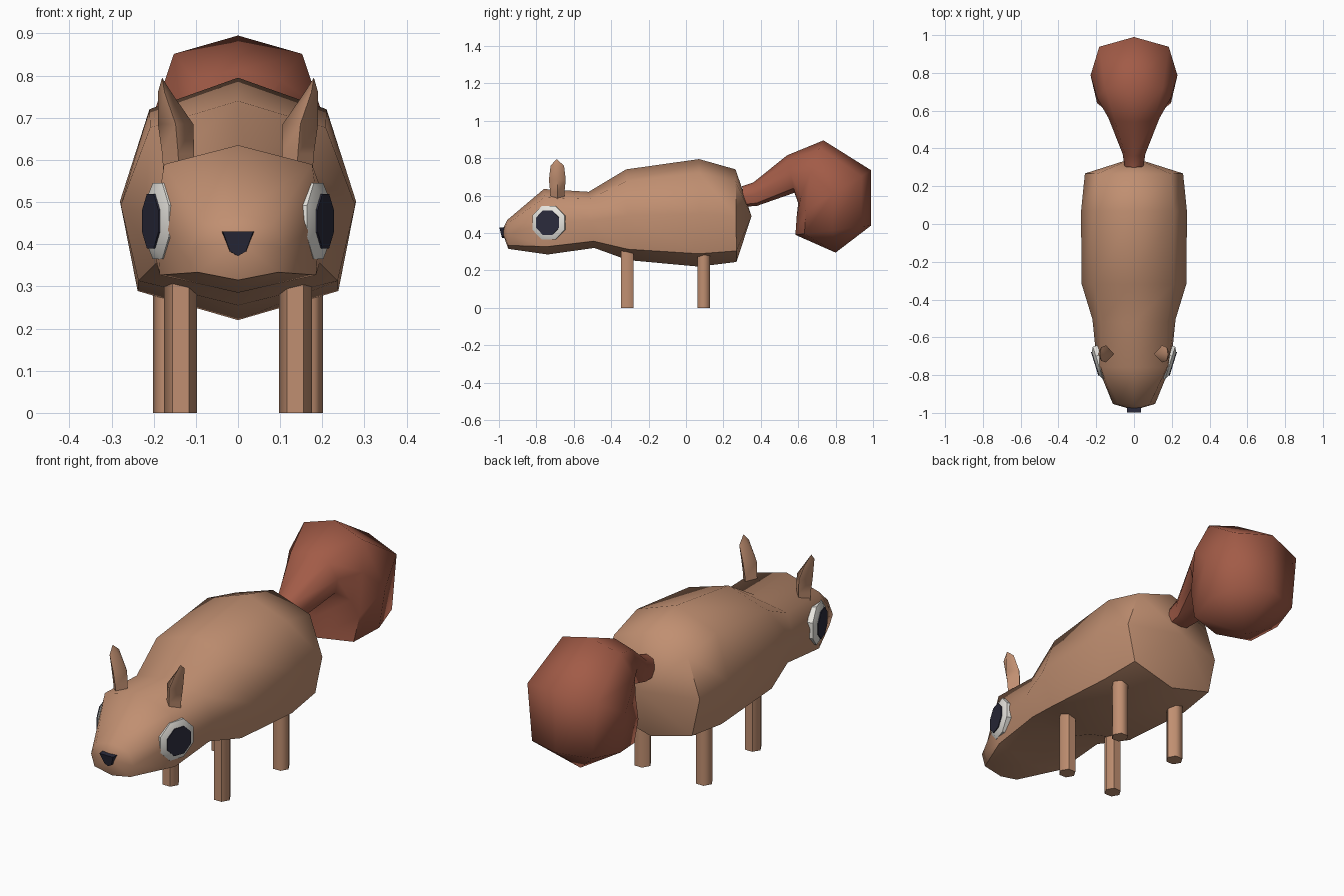
import bpy, bmesh, math
from mathutils import Vector

if "Cube" in bpy.data.objects:
    bpy.data.objects.remove(bpy.data.objects["Cube"])


def material(name, rgb):
    m = bpy.data.materials.new(name)
    m.diffuse_color = (*rgb, 1)
    m.use_nodes = True
    m.node_tree.nodes["Principled BSDF"].inputs["Base Color"].default_value = m.diffuse_color
    return m


FUR = material("brown fur", (0.53, 0.275, 0.165))
TAIL = material("russet fur", (0.36, 0.105, 0.063))
DARK = material("dark navy", (0.024, 0.024, 0.045))
WHITE = material("eye white", (0.82, 0.80, 0.75))


def loft(name, rings, mat, start=None, end=None, angle=60):
    """Skin a list of point rings, closing each end with a face or a tip point."""
    bm = bmesh.new()
    loops = [[bm.verts.new(p) for p in r] for r in rings]
    n = len(loops[0])
    for a, b in zip(loops, loops[1:]):
        for i in range(n):
            j = (i + 1) % n
            bm.faces.new((a[i], a[j], b[j], b[i]))
    for loop, tip in ((loops[0], start), (loops[-1], end)):
        if tip is None:
            bm.faces.new(loop)
        else:
            v = bm.verts.new(tip)
            for i in range(n):
                bm.faces.new((loop[i], loop[(i + 1) % n], v))
    bmesh.ops.recalc_face_normals(bm, faces=bm.faces)
    me = bpy.data.meshes.new(name)
    bm.to_mesh(me)
    bm.free()
    me.materials.append(mat)
    ob = bpy.data.objects.new(name, me)
    bpy.context.collection.objects.link(ob)
    bpy.ops.object.select_all(action='DESELECT')
    ob.select_set(True)
    bpy.context.view_layer.objects.active = ob
    bpy.ops.object.shade_smooth_by_angle(angle=math.radians(angle))
    return ob


def section(outer, inner, w, shoulder=0.75, belly=0.85):
    """Eight-point ring from an outer to an inner (y, z) point, half width w."""
    o, i = Vector((0, *outer)), Vector((0, *inner))
    side = [(shoulder * w, 0.13), (w, 0.51), (belly * w, 0.88)]
    pts = [(0, 0)] + side + [(0, 1)] + [(-x, t) for x, t in reversed(side)]
    return [o.lerp(i, t) + Vector((x, 0, 0)) for x, t in pts]


# Body and head in one skin
loft("body", [
    section((-0.955, 0.47), (-0.95, 0.315), 0.112, 0.75, 0.85),
    section((-0.76, 0.635), (-0.74, 0.285), 0.195, 0.90, 0.95),
    section((-0.52, 0.62), (-0.49, 0.32), 0.22, 0.80, 0.88),
    section((-0.32, 0.74), (-0.31, 0.255), 0.278),
    section((0.07, 0.795), (0.07, 0.22), 0.28),
    section((0.265, 0.74), (0.27, 0.245), 0.26),
], FUR, (0, -0.985, 0.41), (0, 0.35, 0.49))

# Bushy tail curling down
loft("tail", [
    section((0.30, 0.65), (0.31, 0.54), 0.05),
    section((0.36, 0.67), (0.38, 0.545), 0.06),
    section((0.54, 0.815), (0.58, 0.615), 0.135),
    section((0.735, 0.895), (0.60, 0.56), 0.195, 0.78),
    section((0.99, 0.735), (0.592, 0.49), 0.23, 0.80),
    section((0.99, 0.44), (0.585, 0.39), 0.20, 0.80),
], TAIL, None, (0, 0.80, 0.295))

# Nose
nose = [(-0.04, 0.43), (0.04, 0.43), (0.021, 0.383), (0, 0.372), (-0.021, 0.383)]
loft("nose", [
    [(x * 0.9, -0.998 + (0.43 - z) * 0.25, z) for x, z in nose],
    [(x, -0.95, z) for x, z in nose],
], DARK, angle=30)


def ring(c, u, v, n, phase=0.0):
    """Regular n-gon around c spanned by the vectors u and v."""
    c, u, v = Vector(c), Vector(u), Vector(v)
    angles = [2 * math.pi * (k + phase) / n for k in range(n)]
    return [c + u * math.cos(a) + v * math.sin(a) for a in angles]


for s, side in ((1, "right"), (-1, "left")):
    # Legs
    for part, x, y in (("front", 0.136, -0.314), ("back", 0.163, 0.094)):
        loft(f"{part}_leg_{side}", [
            ring((s * x, y, z), (0.039, 0, 0), (0, 0.039, 0), 6)
            for z in (0, 0.32)], FUR)

    # Ears
    loft(f"ear_{side}", [
        ring((s * x, -0.688, z), (rx, 0, 0), (0, ry, 0), 4)
        for x, z, rx, ry in ((0.14, 0.57, 0.037, 0.036), (0.142, 0.615, 0.038, 0.038),
                             (0.148, 0.685, 0.042, 0.045), (0.174, 0.76, 0.016, 0.036))
    ], FUR, None, (s * 0.18, -0.692, 0.795), angle=75)

    # Eyes: white frustum with a dark pupil plate
    normal = Vector((s * 0.955, -0.297, 0))
    across = Vector((s * 0.297, 0.955, 0))
    centre = Vector((s * 0.190, -0.735, 0.455))

    def disc(offset, r):
        return ring(centre + normal * offset, across * r, (0, 0, r), 8, 0.5)

    loft(f"eye_{side}", [disc(-0.03, 0.096), disc(0.001, 0.098), disc(0.015, 0.07)], WHITE, angle=30)
    loft(f"pupil_{side}", [disc(0.013, 0.07), disc(0.019, 0.07)], DARK, angle=30)
